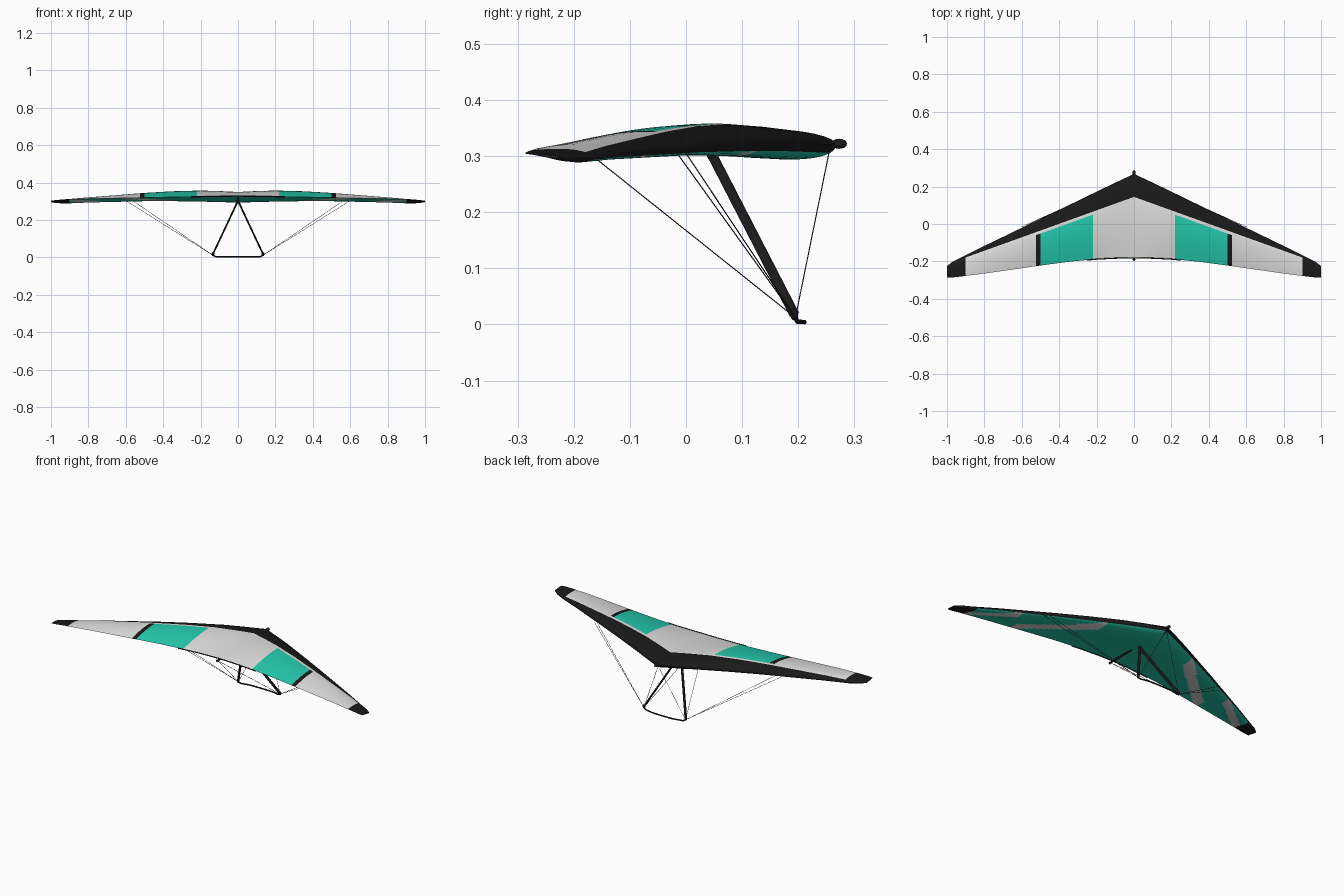
import bpy, bmesh, math
from mathutils import Vector, Matrix

if "Cube" in bpy.data.objects:
    bpy.data.objects.remove(bpy.data.objects["Cube"])


def material(name, rgb):
    m = bpy.data.materials.new(name)
    m.diffuse_color = (*rgb, 1)
    m.use_nodes = True
    m.node_tree.nodes["Principled BSDF"].inputs["Base Color"].default_value = m.diffuse_color
    return m


BLACK = material("black", (0.010, 0.010, 0.010))
GREY = material("light grey", (0.75, 0.745, 0.74))
TEAL = material("teal", (0.018, 0.60, 0.42))
WIRE = material("wire grey", (0.03, 0.03, 0.03))

# Wing stations: x, leading y, trailing y, leading z, trailing z, top z, bottom z
STATIONS = [
    (0.00, 0.268, -0.180, 0.320, 0.328, 0.350, 0.294),
    (0.10, 0.221, -0.182, 0.321, 0.327, 0.355, 0.296),
    (0.20, 0.173, -0.187, 0.321, 0.325, 0.358, 0.299),
    (0.35, 0.100, -0.202, 0.318, 0.323, 0.354, 0.301),
    (0.50, 0.028, -0.222, 0.314, 0.320, 0.345, 0.301),
    (0.80, -0.117, -0.265, 0.304, 0.314, 0.321, 0.294),
    (0.92, -0.176, -0.280, 0.297, 0.309, 0.310, 0.289),
    (0.97, -0.201, -0.286, 0.297, 0.306, 0.306, 0.291),
    (1.00, -0.225, -0.286, 0.298, 0.304, 0.303, 0.296),
]


def station(x):
    for a, b in zip(STATIONS, STATIONS[1:]):
        if x <= b[0] + 1e-9:
            t = (x - a[0]) / (b[0] - a[0])
            return [p + (q - p) * t for p, q in zip(a, b)][1:]


BAND, REAR, UNDER = 7, 10, 24


def section(x):
    """Closed airfoil loop: top from nose to trailing edge, then underside back."""
    le, te, zl, zt, top, bot = station(abs(x))
    chord = le - te
    edge = min(0.145 - 0.360 * abs(x), le - 0.012)
    ub = (le - edge) / chord
    us = ub + min(0.016 / chord, 0.15)
    us_top = [ub * (i / BAND) ** 2 for i in range(BAND + 1)]
    us_top += [us + (1 - us) * i / REAR for i in range(REAR + 1)]
    pts = []
    h = top - (zl + (zt - zl) / 3)
    for u in us_top:
        z = zl + (zt - zl) * u + h * 2.598 * math.sqrt(u) * (1 - u)
        pts.append((x, le - chord * u, z))
    h = zl + (zt - zl) * 0.2 - bot
    for i in range(UNDER - 1, 0, -1):
        u = (i / UNDER) ** 1.5
        z = zl + (zt - zl) * u - h * 3.494 * math.sqrt(u) * (1 - u) ** 2
        pts.append((x, le - chord * u, z))
    return pts


# Sail, with panel colours chosen per face
half = [i * 0.02 for i in range(26)] + [0.525] + [0.54 + i * 0.02 for i in range(19)]
half += [0.92, 0.945, 0.97, 0.985, 1.0]
xs = [-x for x in half[:0:-1]] + half
bm = bmesh.new()
rows = [[bm.verts.new(p) for p in section(x)] for x in xs]
n = len(rows[0])
n_top = BAND + REAR + 1


def sail_colour(j, x, y):
    if x > 0.9:
        return 0
    if j < n_top:                       # upper surface
        if j < BAND or (0.5 < x < 0.525 and j > BAND):
            return 0
        return 2 if 0.22 < x < 0.5 and j > BAND else 1
    if j >= n - 2:                      # underside of the leading edge
        return 0
    # diagonal grey stripes on the underside
    inner = abs(y - 0.055 + 0.95 * (x - 0.32)) < 0.042 and 0.28 < x < 0.62
    outer = abs(y + 0.14 + 0.8 * (x - 0.75)) < 0.03 and 0.68 < x < 0.9
    return 1 if inner or outer else 2


for a, b in zip(rows, rows[1:]):
    for j in range(n):
        k = (j + 1) % n
        f = bm.faces.new((a[j], a[k], b[k], b[j]))
        c = f.calc_center_median()
        f.material_index = sail_colour(j, abs(c.x), c.y)
bm.faces.new(rows[0])
bm.faces.new(rows[-1][::-1])
bmesh.ops.recalc_face_normals(bm, faces=bm.faces)


def finish(bm, name, mats):
    me = bpy.data.meshes.new(name)
    bm.to_mesh(me)
    bm.free()
    for m in mats:
        me.materials.append(m)
    ob = bpy.data.objects.new(name, me)
    bpy.context.collection.objects.link(ob)
    bpy.context.view_layer.objects.active = ob
    ob.select_set(True)
    bpy.ops.object.shade_smooth_by_angle(angle=math.radians(40))
    ob.select_set(False)
    return ob


finish(bm, "sail", [BLACK, GREY, TEAL])


def tube(name, pts, r, mat, smooth=False):
    cu = bpy.data.curves.new(name, "CURVE")
    cu.dimensions = "3D"
    cu.bevel_depth = r
    cu.bevel_resolution = 2
    cu.use_fill_caps = True
    sp = cu.splines.new("NURBS" if smooth else "POLY")
    sp.points.add(len(pts) - 1)
    for p, co in zip(sp.points, pts):
        p.co = (*co, 1)
    if smooth:
        sp.order_u = 3
        sp.use_endpoint_u = True
    cu.materials.append(mat)
    ob = bpy.data.objects.new(name, cu)
    bpy.context.collection.objects.link(ob)


def ball(name, loc, size):
    bm = bmesh.new()
    bmesh.ops.create_uvsphere(bm, u_segments=14, v_segments=8, radius=1,
                              matrix=Matrix.Translation(loc) @ Matrix.Diagonal((*size, 1)))
    finish(bm, name, [BLACK])


def strut(name, a, b, wide, thin):
    """Streamlined tube, wide along the flight direction."""
    a, b = Vector(a), Vector(b)
    d = (b - a).normalized()
    side = Vector((0, 1, 0)).cross(d).normalized()
    rot = Matrix((side, d.cross(side), d)).transposed().to_4x4()
    bm = bmesh.new()
    bmesh.ops.create_cone(bm, cap_ends=True, segments=16, radius1=1, radius2=1, depth=(b - a).length,
                          matrix=Matrix.Translation((a + b) / 2) @ rot @ Matrix.Diagonal((thin, wide, 1, 1)))
    finish(bm, name, [BLACK])


# Keel tube, its end fittings and the dark trailing edge hem
tube("keel", [(0, 0.27, 0.321), (0, -0.194, 0.316)], 0.005, BLACK)
ball("nose_cap", (0, 0.273, 0.322), (0.009, 0.014, 0.009))
ball("keel_end_cap", (0, -0.19, 0.316), (0.007, 0.007, 0.007))
hem = [(x / 100, station(abs(x) / 100)[1] - 0.001, station(abs(x) / 100)[3]) for x in range(-25, 26, 5)]
tube("trailing_edge_hem", hem, 0.003, BLACK)

# Control frame
apex = (0, 0.046, 0.303)
ball("apex_bracket", apex, (0.009, 0.009, 0.012))
tube("base_bar", [(-0.134, 0.194, 0.02), (-0.132, 0.196, 0.004), (-0.095, 0.205, 0.005), (-0.06, 0.211, 0.004),
                  (0, 0.211, 0.004), (0.06, 0.211, 0.004), (0.095, 0.205, 0.005), (0.132, 0.196, 0.004),
                  (0.134, 0.194, 0.02)], 0.004, BLACK, True)
for s, label in ((-1, "left"), (1, "right")):
    corner = (s * 0.134, 0.193, 0.018)
    strut(label + "_downtube", apex, corner, 0.009, 0.0045)
    ball(label + "_corner_bracket", corner, (0.008, 0.007, 0.011))
    # Rigging wires
    low = (s * 0.134, 0.195, 0.012)
    ends = {"nose_wire": (0, 0.256, 0.312), "rear_wire": (0, -0.185, 0.315),
            "inner_side_wire": (s * 0.57, -0.002, 0.308), "outer_side_wire": (s * 0.60, -0.015, 0.304)}
    for name, end in ends.items():
        tube(label + "_" + name, [low, end], 0.001, WIRE)
